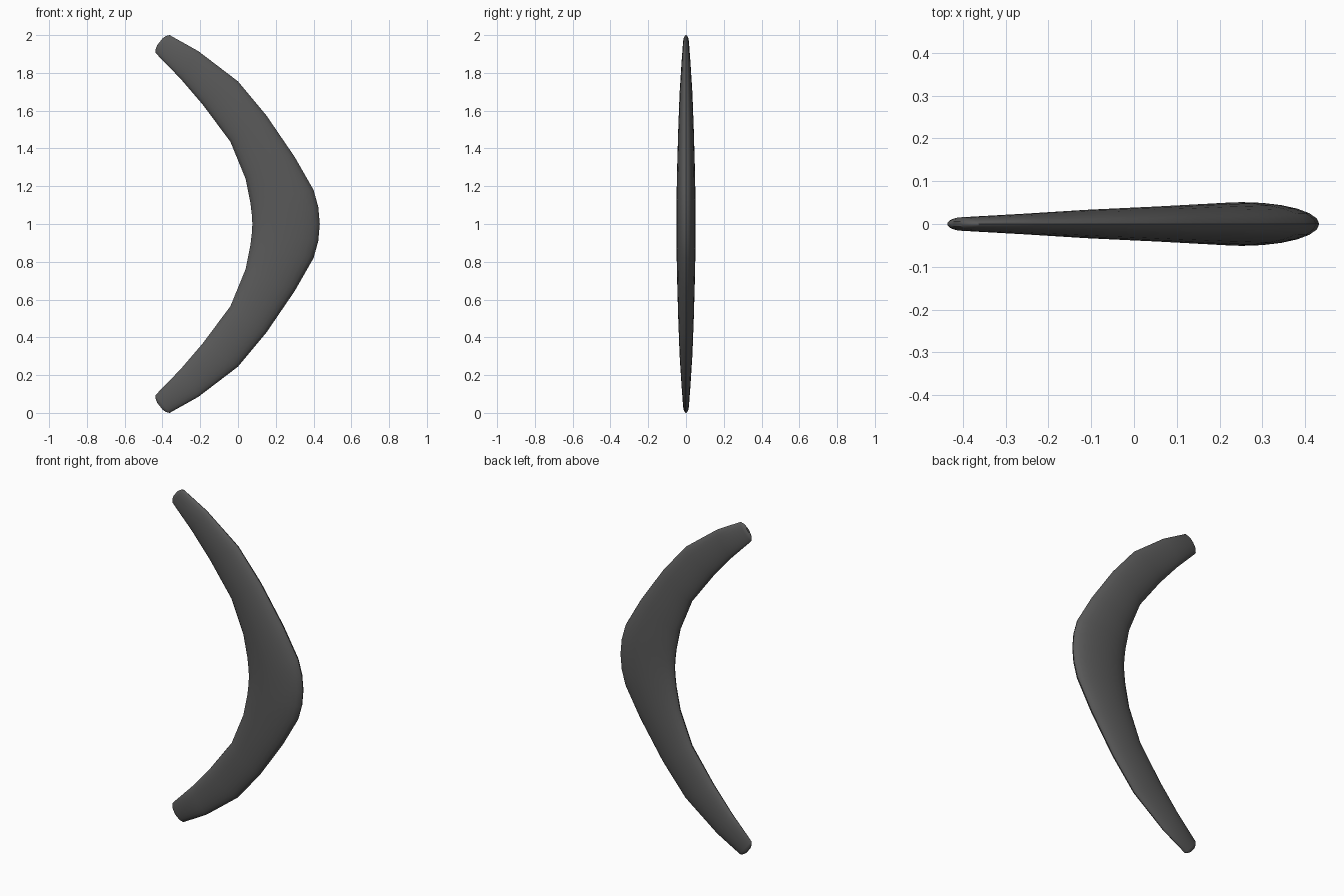
import bpy, bmesh, math
from mathutils import Vector

if "Cube" in bpy.data.objects:
    bpy.data.objects.remove(bpy.data.objects["Cube"])

SIDES = 24
# upper half stations: outer x, outer z, inner x, inner z, half thickness
half = [(-0.362, 2.0, -0.436, 1.905, 0.016),
        (-0.21, 1.915, -0.305, 1.77, 0.024),
        (0.0, 1.755, -0.185, 1.63, 0.034),
        (0.15, 1.575, -0.04, 1.435, 0.041),
        (0.30, 1.355, 0.04, 1.24, 0.047),
        (0.40, 1.18, 0.066, 1.11, 0.050),
        (0.425, 1.09, 0.073, 1.05, 0.051),
        (0.433, 1.0, 0.076, 1.0, 0.051)]
stations = half + [(a, 2 - b, c, 2 - d, t) for a, b, c, d, t in reversed(half[:-1])]

bm = bmesh.new()


def ring(outer, inner, t):
    """Elliptical cross-section between an outer and an inner edge point."""
    mid, arm = (outer + inner) / 2, (outer - inner) / 2
    return [bm.verts.new(mid + arm * math.cos(a) + Vector((0, t * math.sin(a), 0)))
            for a in (2 * math.pi * i / SIDES for i in range(SIDES))]


def bridge(r1, r2):
    for i in range(SIDES):
        j = (i + 1) % SIDES
        bm.faces.new((r1[i], r1[j], r2[j], r2[i]))


# curved body
rings = [ring(Vector((a, 0, b)), Vector((c, 0, d)), t) for a, b, c, d, t in stations]
for r1, r2 in zip(rings, rings[1:]):
    bridge(r1, r2)

# slightly domed tips
for (a, b, c, d, t), rim in ((stations[0], rings[0]), (stations[-1], rings[-1])):
    outer, inner = Vector((a, 0, b)), Vector((c, 0, d))
    mid, arm = (outer + inner) / 2, (outer - inner) / 2
    push = Vector((-0.78, 0, 0.62 if b > 1 else -0.62))
    for scale, depth in ((0.75, 0.012), (0.4, 0.019)):
        m = mid + push * depth
        nxt = ring(m + arm * scale, m - arm * scale, t * scale)
        bridge(rim, nxt)
        rim = nxt
    bm.faces.new(rim)

bmesh.ops.recalc_face_normals(bm, faces=bm.faces)
mesh = bpy.data.meshes.new("boomerang")
bm.to_mesh(mesh)
bm.free()
obj = bpy.data.objects.new("boomerang", mesh)
bpy.context.collection.objects.link(obj)

mat = bpy.data.materials.new("dark grey")
mat.diffuse_color = (0.1, 0.1, 0.1, 1)
mat.use_nodes = True
mat.node_tree.nodes["Principled BSDF"].inputs["Base Color"].default_value = mat.diffuse_color
mesh.materials.append(mat)

bpy.context.view_layer.objects.active = obj
obj.select_set(True)
bpy.ops.object.shade_smooth_by_angle(angle=math.radians(40))
